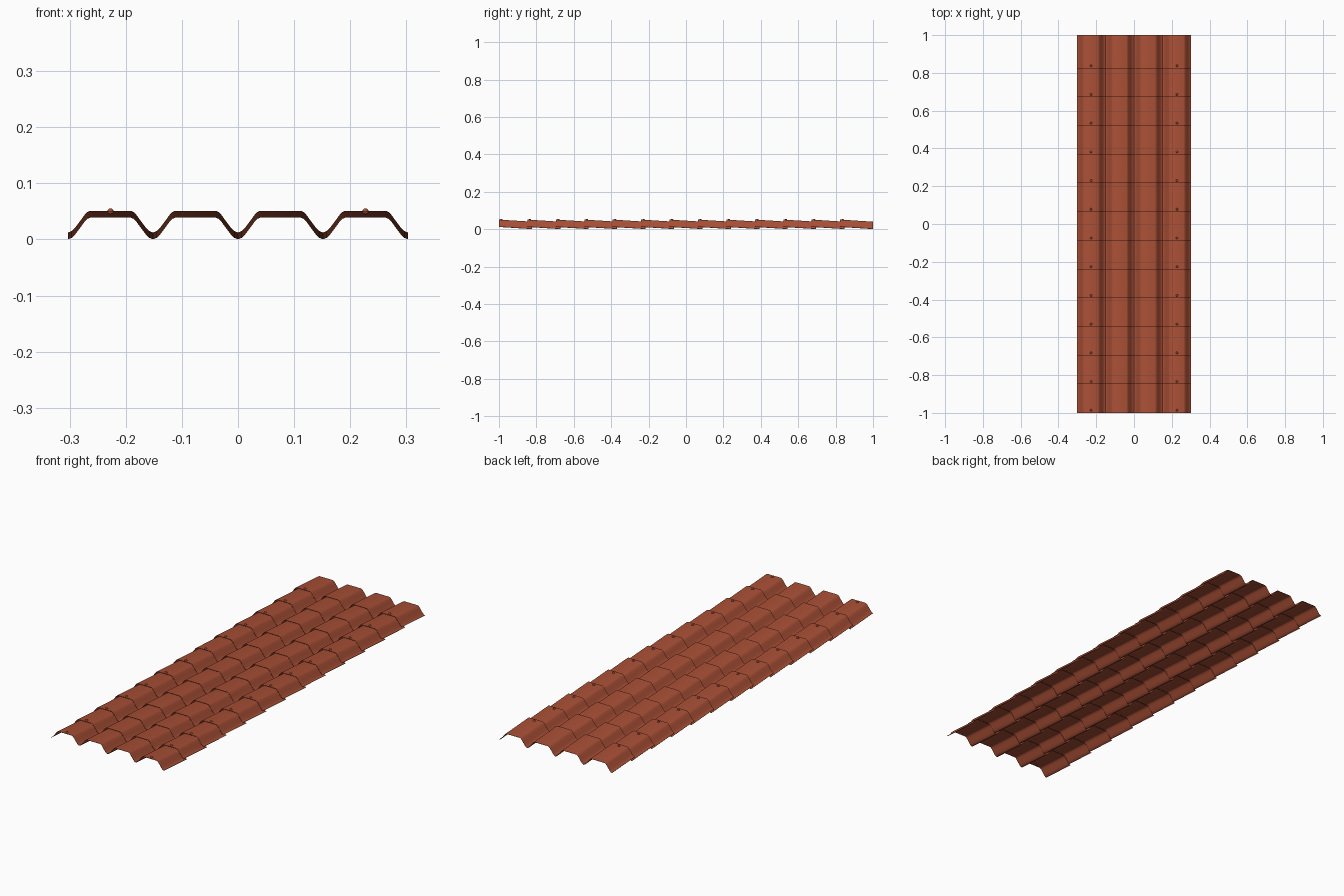
import bpy, bmesh, math
from mathutils import Matrix

cube = bpy.data.objects.get("Cube")
if cube:
    bpy.data.objects.remove(cube, do_unlink=True)

ROWS, HUMPS = 13, 4
PITCH_X = 0.1515          # width of one hump
LENGTH = 0.176            # length of one course, including its overlap
PITCH_Y = (2 - LENGTH) / (ROWS - 1)
FRONT_Z, DROP, THICK = 0.051, 0.0112, 0.001

terracotta = bpy.data.materials.new("terracotta red")
terracotta.use_nodes = True
colour = (0.39, 0.078, 0.036, 1)
terracotta.diffuse_color = colour
terracotta.node_tree.nodes["Principled BSDF"].inputs["Base Color"].default_value = colour

# Half of one hump: distance from its centre line, depth below its crown
half = [(0.036, 0), (0.041, -0.002), (0.046, -0.007), (0.054, -0.018),
        (0.063, -0.030), (0.069, -0.036), (PITCH_X / 2, -0.0385)]
hump = [(-x, z) for x, z in reversed(half)] + half


def finish(bm, name):
    mesh = bpy.data.meshes.new(name)
    bm.to_mesh(mesh)
    bm.free()
    mesh.materials.append(terracotta)
    for face in mesh.polygons:
        face.use_smooth = True
    mesh.set_sharp_from_angle(angle=math.radians(35))
    return mesh


def place(name, mesh, x, y, z):
    obj = bpy.data.objects.new(name, mesh)
    obj.location = (x, y, z)
    bpy.context.collection.objects.link(obj)


# Corrugated course: thin sheet sloping down towards the back
profile = []
for i in range(HUMPS):
    centre = (i - (HUMPS - 1) / 2) * PITCH_X
    profile += [(centre + x, z) for x, z in (hump if i == 0 else hump[1:])]
bm = bmesh.new()
front = [bm.verts.new((x, 0, z)) for x, z in profile]
back = [bm.verts.new((x, LENGTH, z - DROP)) for x, z in profile]
for i in range(len(profile) - 1):
    bm.faces.new((front[i], front[i + 1], back[i + 1], back[i]))
top_faces = list(bm.faces)
copy = bmesh.ops.duplicate(bm, geom=top_faces)["geom"]
lower = [f for f in copy if isinstance(f, bmesh.types.BMFace)]
bmesh.ops.translate(bm, vec=(0, 0, -THICK),
                    verts=[v for v in copy if isinstance(v, bmesh.types.BMVert)])
bmesh.ops.reverse_faces(bm, faces=lower)
bmesh.ops.bridge_loops(bm, edges=[e for e in bm.edges if e.is_boundary])
bmesh.ops.recalc_face_normals(bm, faces=bm.faces)
course_mesh = finish(bm, "tile_course")

# Domed screw head
bm = bmesh.new()
bmesh.ops.create_uvsphere(bm, u_segments=10, v_segments=6, radius=0.006,
                          matrix=Matrix.Diagonal((1, 1, 0.9, 1)))
screw_mesh = finish(bm, "screw_head")

# Overlapping courses, each fixed by a screw on both outer humps
for row in range(ROWS):
    y = -1 + row * PITCH_Y
    place(f"tile_course_{row + 1}", course_mesh, 0, y, FRONT_Z)
    for side, x in (("left", 1.5 * PITCH_X), ("right", -1.5 * PITCH_X)):
        place(f"{side}_screw_{row + 1}", screw_mesh, x, y + 0.014, FRONT_Z - 0.001)
